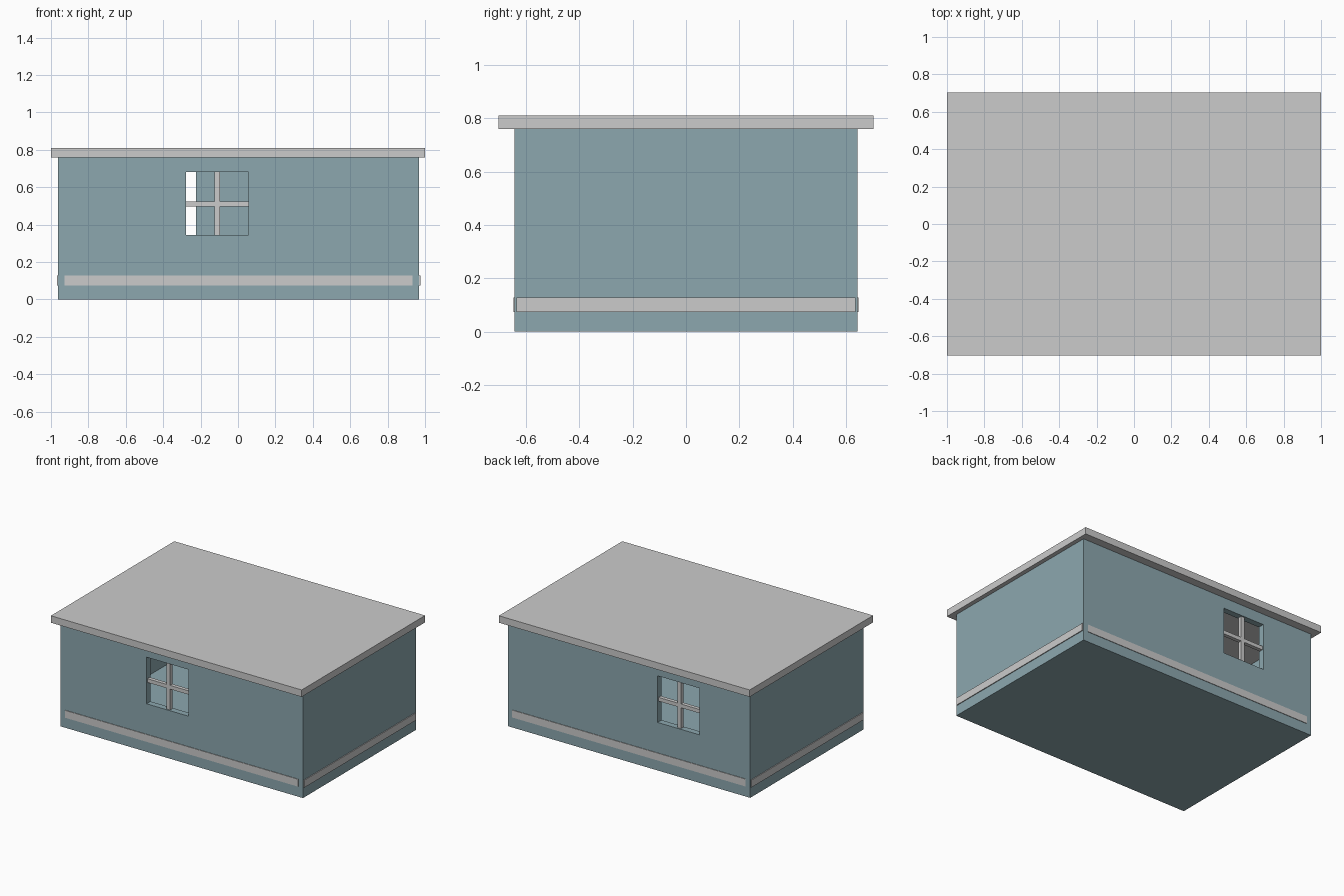
import bpy

if "Cube" in bpy.data.objects:
    bpy.data.objects.remove(bpy.data.objects["Cube"])

WALL_X0, WALL_X1, WALL_Y = -0.963, 0.969, 0.644
WALL_H, THICK = 0.76, 0.045
WIN_Z0, WIN_Z1 = 0.346, 0.682


def box(name, x0, x1, y0, y1, z0, z1):
    bpy.ops.mesh.primitive_cube_add(
        size=1, location=((x0 + x1) / 2, (y0 + y1) / 2, (z0 + z1) / 2))
    ob = bpy.context.object
    ob.name = name
    ob.scale = (x1 - x0, y1 - y0, z1 - z0)
    bpy.ops.object.transform_apply(location=False, rotation=False, scale=True)
    return ob


def cut(target, cutter):
    mod = target.modifiers.new("cut", 'BOOLEAN')
    mod.object = cutter
    mod.operation = 'DIFFERENCE'
    mod.solver = 'EXACT'
    bpy.context.view_layer.objects.active = target
    bpy.ops.object.modifier_apply(modifier=mod.name)
    bpy.data.objects.remove(cutter)


# Hollow wall shell with a thin floor, open under the roof
walls = box("walls", WALL_X0, WALL_X1, -WALL_Y, WALL_Y, 0, WALL_H)
cut(walls, box("cavity", WALL_X0 + THICK, WALL_X1 - THICK,
               -WALL_Y + THICK, WALL_Y - THICK, 0.02, WALL_H + 0.1))
paint = bpy.data.materials.new("wall_paint")
paint.diffuse_color = (0.264, 0.388, 0.428, 1)
paint.use_nodes = True
paint.node_tree.nodes["Principled BSDF"].inputs["Base Color"].default_value = paint.diffuse_color
walls.data.materials.clear()
walls.data.materials.append(paint)

# One crossed window in the front wall and one in the back wall
for side, sign, x0, x1 in (("front", -1, -0.278, 0.056), ("back", 1, -0.558, -0.225)):
    yc = sign * (WALL_Y - THICK / 2)
    xc, zc, half = (x0 + x1) / 2, (WIN_Z0 + WIN_Z1) / 2 - 0.004, 0.0135
    cut(walls, box("opening", x0, x1, yc - 0.08, yc + 0.08, WIN_Z0, WIN_Z1))
    box(side + "_window_upright", xc - half, xc + half, yc - half, yc + half, WIN_Z0, WIN_Z1)
    box(side + "_window_crossbar", x0, x1, yc - half, yc + half, zc - half, zc + half)

# Flat overhanging roof
box("roof", -1, 1, -0.703, 0.703, WALL_H, 0.81)

# Trim strips low on each wall
for side, sign in (("front", -1), ("back", 1)):
    ys = sorted((sign * (WALL_Y - 0.02), sign * (WALL_Y + 0.004)))
    box(side + "_trim", -0.927, 0.933, *ys, 0.074, 0.127)
for side, x0, x1 in (("left", WALL_X0 - 0.006, WALL_X0 + 0.02),
                     ("right", WALL_X1 - 0.02, WALL_X1 + 0.006)):
    box(side + "_trim", x0, x1, -0.637, 0.637, 0.074, 0.127)
